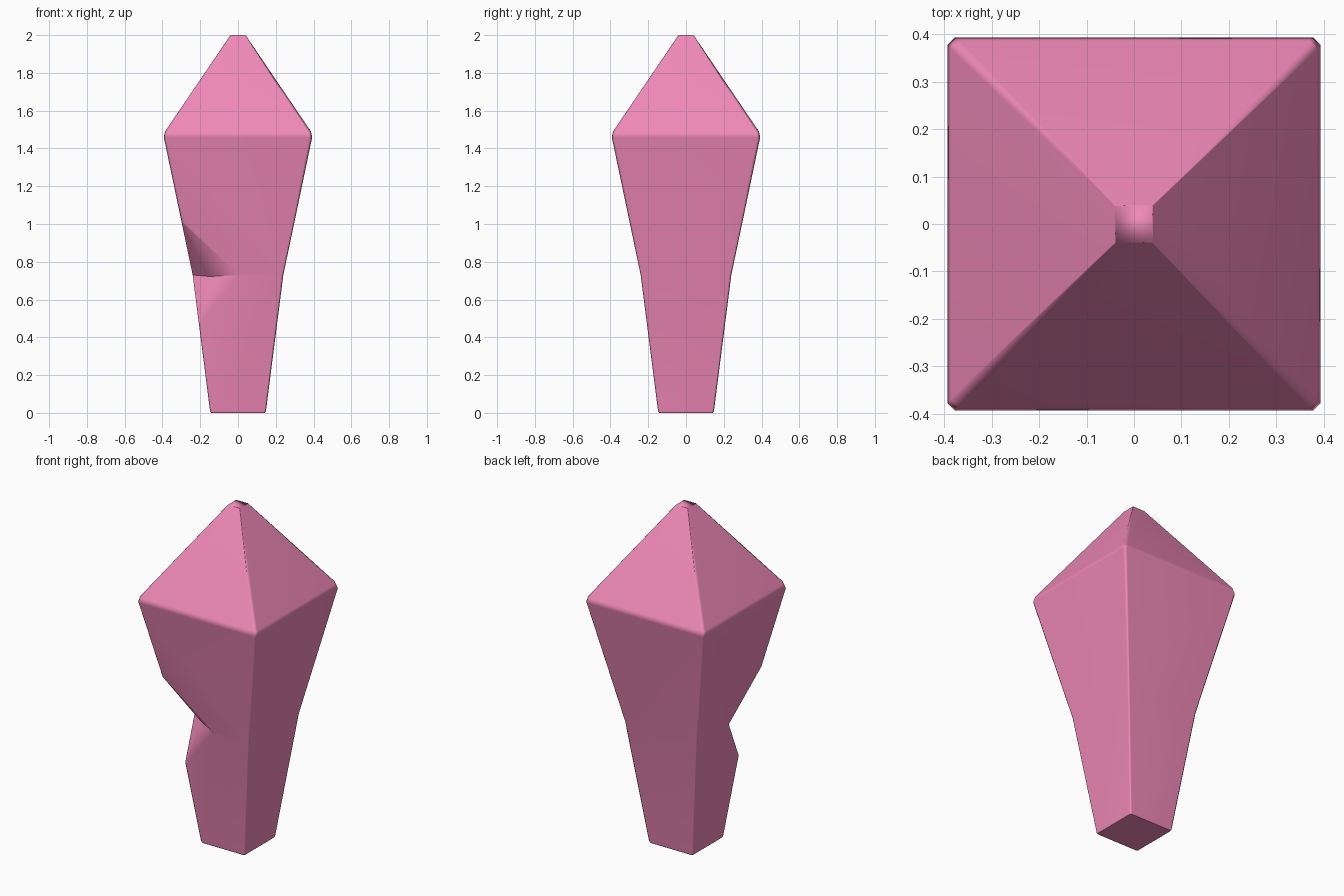
import bpy, bmesh
from mathutils import Vector

if "Cube" in bpy.data.objects:
    bpy.data.objects.remove(bpy.data.objects["Cube"])


def make_object(name, bm):
    bmesh.ops.recalc_face_normals(bm, faces=bm.faces)
    mesh = bpy.data.meshes.new(name)
    bm.to_mesh(mesh)
    bm.free()
    obj = bpy.data.objects.new(name, mesh)
    bpy.context.collection.objects.link(obj)
    return obj


# Crystal body: chamfered square rings (z, half width, corner chamfer)
rings = [(0.0, 0.142, 0.008), (0.01, 0.148, 0.01), (0.73, 0.24, 0.01),
         (1.46, 0.393, 0.015), (1.49, 0.386, 0.018), (2.0, 0.04, 0.002)]
bm = bmesh.new()
loops = []
for z, r, c in rings:
    loop = []
    x, y, u, v = r, -r + c, r, r - c
    for _ in range(4):
        loop += [bm.verts.new((x, y, z)), bm.verts.new((u, v, z))]
        x, y, u, v = -y, x, -v, u
    loops.append(loop)
for low, high in zip(loops, loops[1:]):
    for i in range(8):
        j = (i + 1) % 8
        bm.faces.new((low[i], low[j], high[j], high[i]))
bm.faces.new(loops[0][::-1])
bm.faces.new(loops[-1])
body = make_object("crystal_body", bm)

# Chip in the front left corner: planes fan out from the inner point
inner = Vector((-0.15, -0.14, 0.722))
rim = [Vector(p) for p in ((-0.3, -0.3, 1.02), (0.005, -0.24, 0.73),
                           (-0.206, -0.206, 0.47), (-0.24, -0.06, 0.73))]
bm = bmesh.new()
centre = bm.verts.new(inner)
outer = bm.verts.new((-0.9, -0.9, 0.73))
edge = [bm.verts.new(inner + (p - inner) * 1.4) for p in rim]
for i in range(4):
    a, b = edge[i], edge[(i + 1) % 4]
    bm.faces.new((centre, a, b))
    bm.faces.new((outer, b, a))
cutter = make_object("chip_cutter", bm)
cutter.hide_render = True

mod = body.modifiers.new("chip", 'BOOLEAN')
mod.operation = 'DIFFERENCE'
mod.solver = 'EXACT'
mod.object = cutter
bpy.context.view_layer.objects.active = body
body.select_set(True)
bpy.ops.object.modifier_apply(modifier=mod.name)
bpy.data.objects.remove(cutter)

# Soft bevels between flat facets
bpy.ops.object.shade_smooth_by_angle(angle=0.87)
body.modifiers.new("flat_facets", 'WEIGHTED_NORMAL').keep_sharp = True

pink = bpy.data.materials.new("pink")
pink.diffuse_color = (0.87, 0.25, 0.48, 1)
pink.use_nodes = True
pink.node_tree.nodes["Principled BSDF"].inputs["Base Color"].default_value = pink.diffuse_color
body.data.materials.append(pink)
